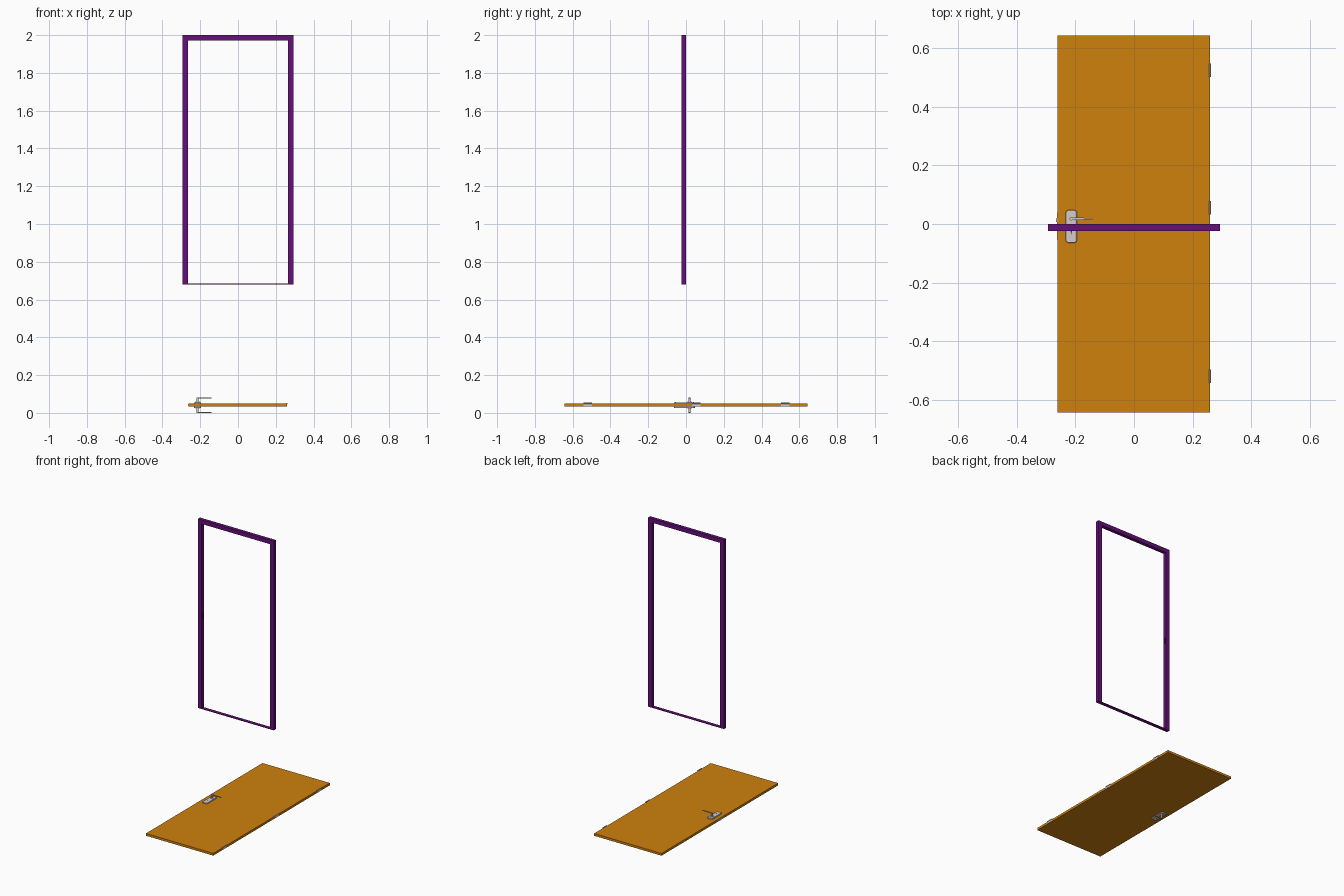
import bpy, bmesh
from math import pi, cos, sin
from mathutils import Matrix

if "Cube" in bpy.data.objects:
    bpy.data.objects.remove(bpy.data.objects["Cube"])


def material(name, rgb):
    m = bpy.data.materials.new(name)
    m.diffuse_color = (*rgb, 1)
    m.use_nodes = True
    m.node_tree.nodes["Principled BSDF"].inputs["Base Color"].default_value = m.diffuse_color
    return m


PURPLE = material("purple paint", (0.13, 0.005, 0.19))
ORANGE = material("orange wood", (0.62, 0.22, 0.004))
METAL = material("pale metal", (0.68, 0.6, 0.58))
DARK = material("dark hole", (0.06, 0.06, 0.06))


def finish(name, bm, mat, smooth=False):
    bmesh.ops.recalc_face_normals(bm, faces=bm.faces)
    me = bpy.data.meshes.new(name)
    bm.to_mesh(me)
    bm.free()
    ob = bpy.data.objects.new(name, me)
    bpy.context.collection.objects.link(ob)
    if mat:
        me.materials.append(mat)
    if smooth:
        bpy.ops.object.select_all(action='DESELECT')
        ob.select_set(True)
        bpy.context.view_layer.objects.active = ob
        bpy.ops.object.shade_smooth_by_angle()
    return ob


def box(name, x, y, z, mat):
    bm = bmesh.new()
    bmesh.ops.create_cube(bm, size=1)
    for v in bm.verts:
        v.co = [(a + b) / 2 + c * (b - a) for (a, b), c in zip((x, y, z), v.co)]
    return finish(name, bm, mat)


def prism(name, pts, z0, z1, mat, smooth=False):
    # extrude a flat outline from z0 to z1
    bm = bmesh.new()
    f = bm.faces.new([bm.verts.new((x, y, z0)) for x, y in pts])
    ext = bmesh.ops.extrude_face_region(bm, geom=[f])["geom"]
    bmesh.ops.translate(bm, vec=(0, 0, z1 - z0),
                        verts=[g for g in ext if isinstance(g, bmesh.types.BMVert)])
    return finish(name, bm, mat, smooth)


def cylinder(name, p, r, length, axis, mat, n=20):
    bm = bmesh.new()
    rot = Matrix.Rotation(pi / 2, 4, 'X') if axis == 'Y' else Matrix.Identity(4)
    bmesh.ops.create_cone(bm, cap_ends=True, segments=n, radius1=r, radius2=r,
                          depth=length, matrix=Matrix.Translation(p) @ rot)
    return finish(name, bm, mat, True)


def rounded(x0, x1, y0, y1, r, n=6):
    pts = []
    for k, (cx, cy) in enumerate([(x1 - r, y1 - r), (x0 + r, y1 - r),
                                  (x0 + r, y0 + r), (x1 - r, y0 + r)]):
        for i in range(n + 1):
            a = (k + i / n) * pi / 2
            pts.append((cx + r * cos(a), cy + r * sin(a)))
    return pts


# door frame: portal outline extruded through its depth, plus thin threshold
W, OPEN, BOT, TOP = 0.293, 0.264, 0.68, 2.0
outline = [(-W, BOT), (-W, TOP), (W, TOP), (W, BOT),
           (OPEN, BOT), (OPEN, 1.972), (-OPEN, 1.972), (-OPEN, BOT)]
frame = prism("door_frame", outline, 0, 0.024, PURPLE)
frame.data.transform(Matrix.Rotation(pi / 2, 4, 'X'))
box("threshold", (-OPEN, OPEN), (-0.024, 0), (BOT, BOT + 0.004), PURPLE)

# latch recess in the handle-side jamb
cutter = box("strike_cutter", (-0.274, -0.25), (-0.015, -0.007), (1.31, 1.35), None)
cutter.hide_render = True
cutter.hide_set(True)
cut = frame.modifiers.new("strike", 'BOOLEAN')
cut.object = cutter
cut.solver = 'EXACT'

# door leaf lying flat
Z0, Z1, MID = 0.033, 0.049, 0.041
box("door_panel", (-0.261, 0.259), (-0.643, 0.643), (Z0, Z1), ORANGE)

# hinges: leaf on the edge and a barrel at the top corner
for y in (-0.52, 0.055, 0.525):
    box("hinge_leaf", (0.2585, 0.2605), (y - 0.023, y + 0.023), (0.035, 0.05), METAL)
    cylinder("hinge_barrel", (0.2595, y, 0.051), 0.003, 0.046, 'Y', METAL, 12)

# lock edge plate, latch and dead bolt
box("lock_plate", (-0.2622, -0.26), (-0.055, 0.04), (0.037, 0.045), METAL)
box("latch_bolt", (-0.266, -0.26), (0.006, 0.018), (0.038, 0.044), METAL)
box("dead_bolt", (-0.2635, -0.26), (-0.035, -0.02), (0.038, 0.044), METAL)

# handle sets, one on each face of the door
HX, HY = -0.214, 0.018
arm = [(HX - 0.003, HY - 0.005), (HX + 0.006, HY - 0.005), (HX + 0.072, HY - 0.002),
       (HX + 0.074, HY), (HX + 0.072, HY + 0.002), (HX + 0.006, HY + 0.005),
       (HX - 0.003, HY + 0.005), (HX - 0.006, HY)]
for s, side in ((1, "upper"), (-1, "lower")):
    h = lambda d: MID + s * d
    plate = prism(side + "_handle_plate", rounded(-0.233, -0.195, -0.064, 0.047, 0.009),
                  h(0.007), h(0.015), METAL, True)
    bev = plate.modifiers.new("soft edge", 'BEVEL')
    bev.width, bev.segments = 0.002, 2
    cylinder(side + "_rosette", (HX, HY, h(0.016)), 0.011, 0.006, 'Z', METAL)
    cylinder(side + "_spindle", (HX, HY, h(0.026)), 0.006, 0.029, 'Z', METAL)
    prism(side + "_lever", arm, h(0.036), h(0.041), METAL, True)
    cylinder(side + "_keyhole_top", (HX, -0.026, h(0.0145)), 0.003, 0.0015, 'Z', DARK, 12)
    box(side + "_keyhole_slot", (HX - 0.0015, HX + 0.0015), (-0.036, -0.026),
        sorted((h(0.0138), h(0.0152))), DARK)
    for y in (-0.055, 0.039):
        cylinder(side + "_screw", (HX, y, h(0.015)), 0.003, 0.001, 'Z', METAL, 12)
